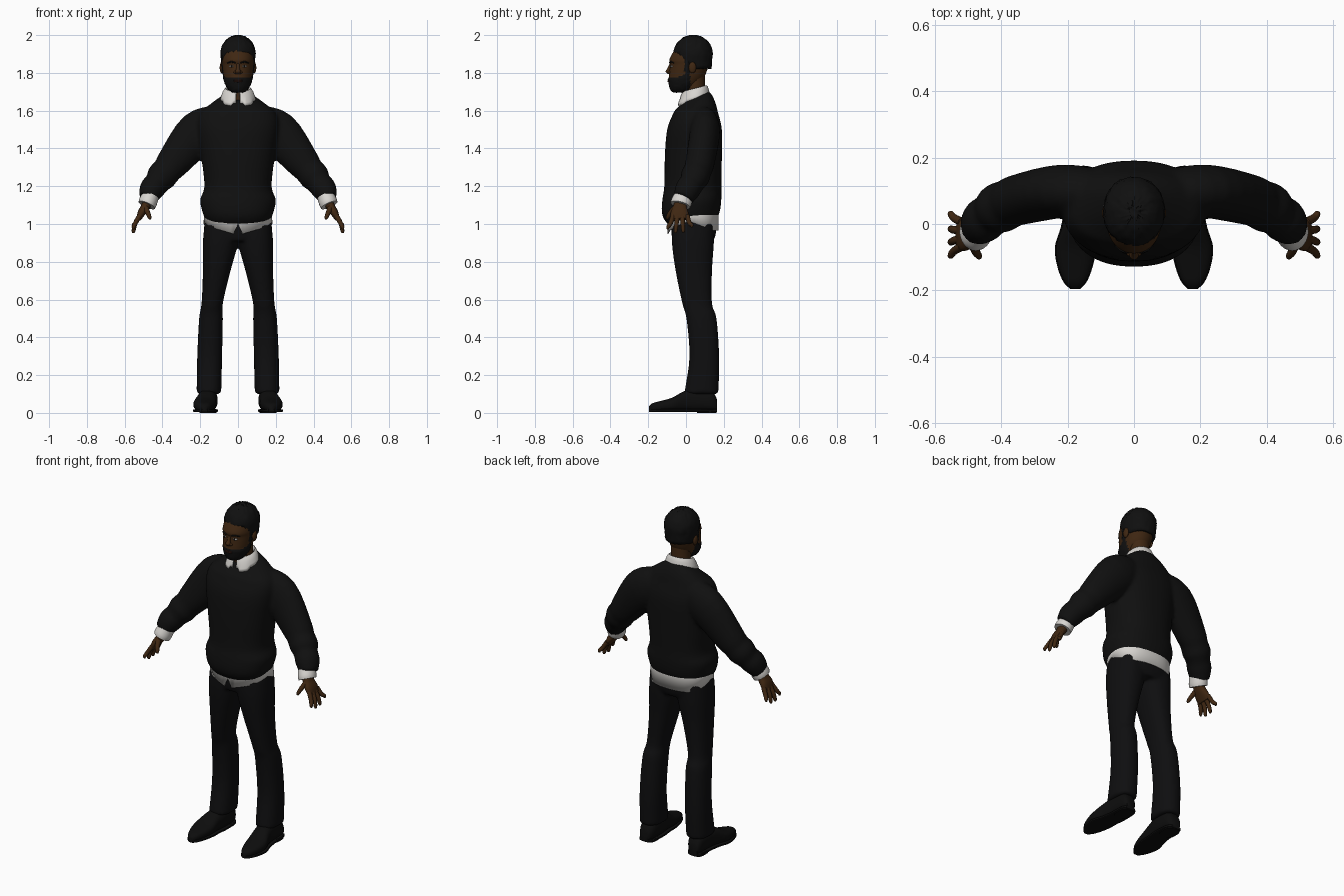
import bpy, bmesh, math, random
from mathutils import Vector

random.seed(4)
if "Cube" in bpy.data.objects:
    bpy.data.objects.remove(bpy.data.objects["Cube"], do_unlink=True)


def material(name, *rgb):
    mat = bpy.data.materials.new(name)
    mat.use_nodes = True
    mat.diffuse_color = (*rgb, 1)
    mat.node_tree.nodes["Principled BSDF"].inputs["Base Color"].default_value = (*rgb, 1)
    return mat


KNIT = material("black knit", .005, .005, .005)
CLOTH = material("black trousers", .0045, .0045, .005)
LEATHER = material("black leather", .004, .004, .004)
WHITE = material("shirt white", .68, .66, .63)
SKIN = material("brown skin", .05, .02, .006)
HAIR = material("black hair", .005, .005, .005)
LIPS = material("lip brown", .035, .011, .007)
EYE = material("eye white", .5, .48, .45)


def smooth_rows(rows, steps):
    """Catmull-Rom interpolation through rows of numbers."""
    pts = [rows[0], *rows, rows[-1]]
    out = []
    for a, b, c, d in zip(pts, pts[1:], pts[2:], pts[3:]):
        for k in range(steps):
            t = k / steps
            out.append([q + t / 2 * (r - p + t * (2 * p - 5 * q + 4 * r - s + t * (3 * (q - r) + s - p)))
                        for p, q, r, s in zip(a, b, c, d)])
    return out + [list(rows[-1])]


def loft(bm, rows, sides=28, steps=4, axis=None, power=2.0, caps=True, flip=1):
    """Skin rings given as (x, y, z, radius, depth radius)."""
    rows = smooth_rows(rows, steps)
    rings = []
    for i, (x, y, z, a, b) in enumerate(rows):
        before, after = rows[max(i - 1, 0)], rows[min(i + 1, len(rows) - 1)]
        tangent = Vector(axis) if axis else (Vector(after[:3]) - Vector(before[:3])).normalized()
        ref = Vector((0, 0, 1)) if abs(tangent.y) > .9 else Vector((0, 1, 0))
        u = ref.cross(tangent).normalized()
        v = tangent.cross(u)
        ring = []
        for k in range(sides):
            ang = math.tau * k / sides
            c, s = math.cos(ang), math.sin(ang)
            c = math.copysign(abs(c) ** (2 / power), c)
            s = math.copysign(abs(s) ** (2 / power), s)
            p = Vector((x, y, z)) + u * a * c + v * b * s
            ring.append(bm.verts.new((p.x * flip, p.y, p.z)))
        rings.append(ring)
    for low, high in zip(rings, rings[1:]):
        for k in range(sides):
            n = (k + 1) % sides
            bm.faces.new((low[k], low[n], high[n], high[k]))
    if caps:
        bm.faces.new(rings[0])
        bm.faces.new(rings[-1])
    return rings


def spans(rows):
    """Turn (z, front, back, inner, outer) limits into ring rows."""
    return [((i + o) / 2, (f + b) / 2, z, (o - i) / 2, (b - f) / 2) for z, f, b, i, o in rows]


def body(rows):
    return spans([(z, f, b, -w, w) for z, f, b, w in rows])


def ball(bm, centre, radii, sides=16):
    geo = bmesh.ops.create_uvsphere(bm, u_segments=sides, v_segments=sides // 2 + 2, radius=1)
    for v in geo["verts"]:
        v.co = Vector(centre) + Vector([p * r for p, r in zip(v.co, radii)])


def finish(bm, name, *mats, remesh=0, thick=0, angle=60):
    bmesh.ops.recalc_face_normals(bm, faces=bm.faces)
    mesh = bpy.data.meshes.new(name)
    bm.to_mesh(mesh)
    bm.free()
    obj = bpy.data.objects.new(name, mesh)
    bpy.context.collection.objects.link(obj)
    for mat in mats:
        mesh.materials.append(mat)
    bpy.ops.object.select_all(action="DESELECT")
    obj.select_set(True)
    bpy.context.view_layer.objects.active = obj
    if thick:
        mod = obj.modifiers.new("thickness", "SOLIDIFY")
        mod.thickness, mod.offset = thick, -1
    if remesh:
        mod = obj.modifiers.new("blend", "REMESH")
        mod.mode, mod.voxel_size, mod.use_smooth_shade = "VOXEL", remesh, True
        mod = obj.modifiers.new("relax", "SMOOTH")
        mod.iterations = 4
    else:
        bpy.ops.object.shade_smooth_by_angle(angle=math.radians(angle))
    return obj


UP = (0, 0, 1)
SIDES = (("left", 1), ("right", -1))

# Sweater: torso with dipped hem and tilted neckline, blended with sleeves
bm = bmesh.new()
loft(bm, body([(1.03, -.095, .165, .175), (1.07, -.127, .18, .19), (1.13, -.125, .187, .2),
               (1.2, -.115, .187, .178), (1.36, -.112, .19, .195), (1.5, -.1, .19, .215),
               (1.58, -.07, .172, .205), (1.63, -.045, .155, .15), (1.675, -.015, .125, .078)]),
     sides=40, axis=UP, power=2.3)
for v in bm.verts:
    if v.co.z < 1.1:
        v.co.z -= .035 * max(0, .03 - v.co.y) / .13 * (1.1 - v.co.z) / .07
    elif v.co.z > 1.6:
        v.co.z += .35 * (v.co.y - .05) * (v.co.z - 1.6) / .07
SLEEVE = [(.1, .09, 1.54, .09, .07), (.21, .1, 1.485, .115, .08), (.34, .075, 1.33, .09, .077),
          (.375, .062, 1.285, .078, .074), (.405, .048, 1.25, .08, .077), (.43, .03, 1.215, .066, .066),
          (.455, .01, 1.185, .067, .068), (.48, -.015, 1.135, .05, .055)]
for side, s in SIDES:
    loft(bm, SLEEVE, flip=s)
finish(bm, "sweater", KNIT, remesh=.011)

# Trousers: two legs blended into the hips
bm = bmesh.new()
loft(bm, body([(.91, -.07, .145, .15), (.96, -.078, .16, .178), (1.1, -.08, .165, .172)]), axis=UP, power=2.4)
LEG = spans([(.1, -.01, .17, .09, .22), (.13, -.005, .173, .088, .219), (.3, .018, .176, .084, .216),
             (.5, .002, .162, .08, .206), (.58, -.02, .138, .08, .193), (.75, -.055, .138, .04, .186),
             (.9, -.075, .148, 0, .186), (1, -.075, .15, 0, .178)])
for side, s in SIDES:
    loft(bm, LEG, axis=UP, power=2.3, flip=s)
finish(bm, "trousers", CLOTH, remesh=.011)

# Shirt tail with split front
bm = bmesh.new()
rings = loft(bm, body([(1, -.098, .173, .182), (1.1, -.098, .17, .178)]), sides=64, steps=2,
             axis=UP, power=2.3, caps=False)
for v in rings[0]:
    x, y = abs(v.co.x), v.co.y
    if y < .03:
        v.co.z = 1.0 if x < .008 else .94 + .3 * x + .25 * max(0, y + .06)
    else:
        v.co.z = 1.01 - .045 * min(1, (y - .03) / .12)
finish(bm, "shirt_tail", WHITE, thick=.005)

# Collar: folded band, open and pointed at the front
bm = bmesh.new()
rings = loft(bm, [(0, .045, 1.66, .094, .082), (0, .045, 1.695, .083, .075), (0, .047, 1.718, .066, .062),
                  (0, .047, 1.69, .06, .056)], sides=48, steps=2, axis=UP, caps=False)
for v in bm.verts:
    v.co.z += .26 * (v.co.y - .045)
for v in rings[0] + rings[1]:
    if v.co.y < .0 and .025 < abs(v.co.x) < .075:
        v.co.z -= .014
        v.co.y -= .012
gap = [f for f in bm.faces if f.calc_center_median().y < 0
       and abs(f.calc_center_median().x) < .006 + .5 * (1.7 - f.calc_center_median().z) * .35]
bmesh.ops.delete(bm, geom=gap, context="FACES")
finish(bm, "shirt_collar", WHITE, thick=.004)

# Neck
bm = bmesh.new()
loft(bm, [(0, .055, 1.6, .065, .06), (0, .05, 1.7, .056, .052), (0, .045, 1.8, .056, .054)], axis=UP)
finish(bm, "neck", SKIN)

# Head with the beard raised and coloured by region
def is_beard(p):
    cheek = p.y < .015 and p.z < 1.772 + .4 * max(0, p.y + .06)
    return cheek or (-.008 < p.y < .022 and p.z < 1.87)


bm = bmesh.new()
loft(bm, body([(1.7, -.062, -.01, .022), (1.712, -.078, .03, .045), (1.74, -.087, .065, .063),
               (1.775, -.091, .095, .074), (1.815, -.087, .112, .08), (1.845, -.084, .12, .083),
               (1.87, -.088, .123, .084), (1.91, -.068, .122, .08), (1.95, -.04, .11, .066),
               (1.98, .0, .07, .03)]), sides=56, steps=5, axis=UP, power=2.1)
bmesh.ops.recalc_face_normals(bm, faces=bm.faces)
bm.normal_update()
for f in bm.faces:
    f.material_index = int(is_beard(f.calc_center_median()))
for v in [v for v in bm.verts if all(f.material_index for f in v.link_faces)]:
    v.co += v.normal * random.uniform(.003, .006)
finish(bm, "head", SKIN, HAIR)

# Hair: rounded cap trimmed along the hairline
bm = bmesh.new()
rows = []
for k in range(19):
    z = 1.805 + .194 * math.sin(k / 18 * math.pi / 2)
    f = math.sqrt(1 - ((z - 1.9) / .1) ** 2) if z > 1.9 else 1 - 1.1 * (1.9 - z)
    rows.append((0, .038, z, .093 * f, .104 * f))
loft(bm, rows, sides=56, steps=1, axis=UP, power=2.1)
low = []
for f in bm.faces:
    p = f.calc_center_median()
    if p.z < 1.9 - .085 * min(1, max(0, (p.y + .045) / .09)):
        low.append(f)
bmesh.ops.delete(bm, geom=low, context="FACES")
for v in bm.verts:
    v.co += Vector([random.uniform(-.0025, .0025) for _ in range(3)])
finish(bm, "hair", HAIR, thick=.016)

# Nose, lips
bm = bmesh.new()
loft(bm, [(0, -.078, 1.85, .008, .008), (0, -.088, 1.825, .009, .01), (0, -.094, 1.808, .014, .014),
          (0, -.088, 1.795, .013, .01)], sides=16, axis=UP)
for side, s in SIDES:
    ball(bm, (s * .014, -.087, 1.803), (.009, .01, .008))
finish(bm, "nose", SKIN)
bm = bmesh.new()
for z in (1.755, 1.762):
    ball(bm, (0, -.09, z), (.024, .008, .005))
finish(bm, "lips", LIPS)

FINGERS = ((-.068, -.095, .972), (-.045, -.055, .952), (-.02, -.015, .955), (.006, .03, .982))
for side, s in SIDES:
    # Eyes, brows and ears
    bm = bmesh.new()
    ball(bm, (s * .033, -.074, 1.835), (.014, .01, .0055))
    finish(bm, side + "_eye", EYE)
    bm = bmesh.new()
    ball(bm, (s * .033, -.08, 1.835), (.0055, .0055, .0055))
    finish(bm, side + "_pupil", HAIR)
    bm = bmesh.new()
    loft(bm, [(.014, -.086, 1.853, .003, .004), (.035, -.08, 1.859, .005, .005),
              (.056, -.064, 1.852, .002, .004)], sides=10, flip=s)
    finish(bm, side + "_brow", HAIR)
    bm = bmesh.new()
    ball(bm, (s * .086, .034, 1.828), (.011, .02, .03))
    finish(bm, side + "_ear", SKIN)

    # Shirt cuff
    bm = bmesh.new()
    loft(bm, [(.463, -.012, 1.15, .045, .05), (.476, -.024, 1.118, .049, .055),
              (.483, -.03, 1.1, .047, .053)], axis=(.39, -.25, -.88), flip=s)
    finish(bm, side + "_cuff", WHITE, angle=40)

    # Hand: palm, four fingers and thumb
    bm = bmesh.new()
    loft(bm, [(.47, -.02, 1.15, .028, .034), (.488, -.03, 1.095, .024, .036), (.51, -.034, 1.06, .021, .047),
              (.527, -.033, 1.025, .013, .046)], sides=20, power=2.4, flip=s)
    for root, tip, end in FINGERS:
        loft(bm, [(.52, root, 1.045, .013, .013), (.543, (root + tip) / 2, 1.005, .012, .012),
                  (.553, tip, end + .012, .01, .01), (.554, tip, end, .005, .005)], sides=10, flip=s)
    loft(bm, [(.492, -.045, 1.095, .016, .018), (.478, -.082, 1.06, .013, .013),
              (.468, -.097, 1.035, .01, .01), (.466, -.1, 1.025, .005, .005)], sides=10, flip=s)
    finish(bm, side + "_hand", SKIN)

    # Shoe: upper lofted heel to toe, with sole and heel block
    outline = [(.162, .165, .028, .07), (.158, .135, .045, .115), (.158, .05, .05, .125),
               (.166, -.01, .052, .115), (.176, -.07, .06, .082), (.178, -.13, .05, .064),
               (.178, -.175, .032, .052), (.177, -.196, .012, .036)]
    bm = bmesh.new()
    loft(bm, [(x, y, h / 2 + .004, w, h / 2 - .004) for x, y, w, h in outline], axis=(0, -1, 0), power=2.5, flip=s)
    finish(bm, side + "_shoe", LEATHER)
    bm = bmesh.new()
    loft(bm, [(x, y, .012, w + .003, .008) for x, y, w, h in outline], axis=(0, -1, 0), power=5, flip=s)
    loft(bm, [(.16, .11, 0, .045, .052), (.16, .11, .02, .045, .052)], axis=UP, power=3, flip=s)
    finish(bm, side + "_sole", LEATHER, angle=35)
